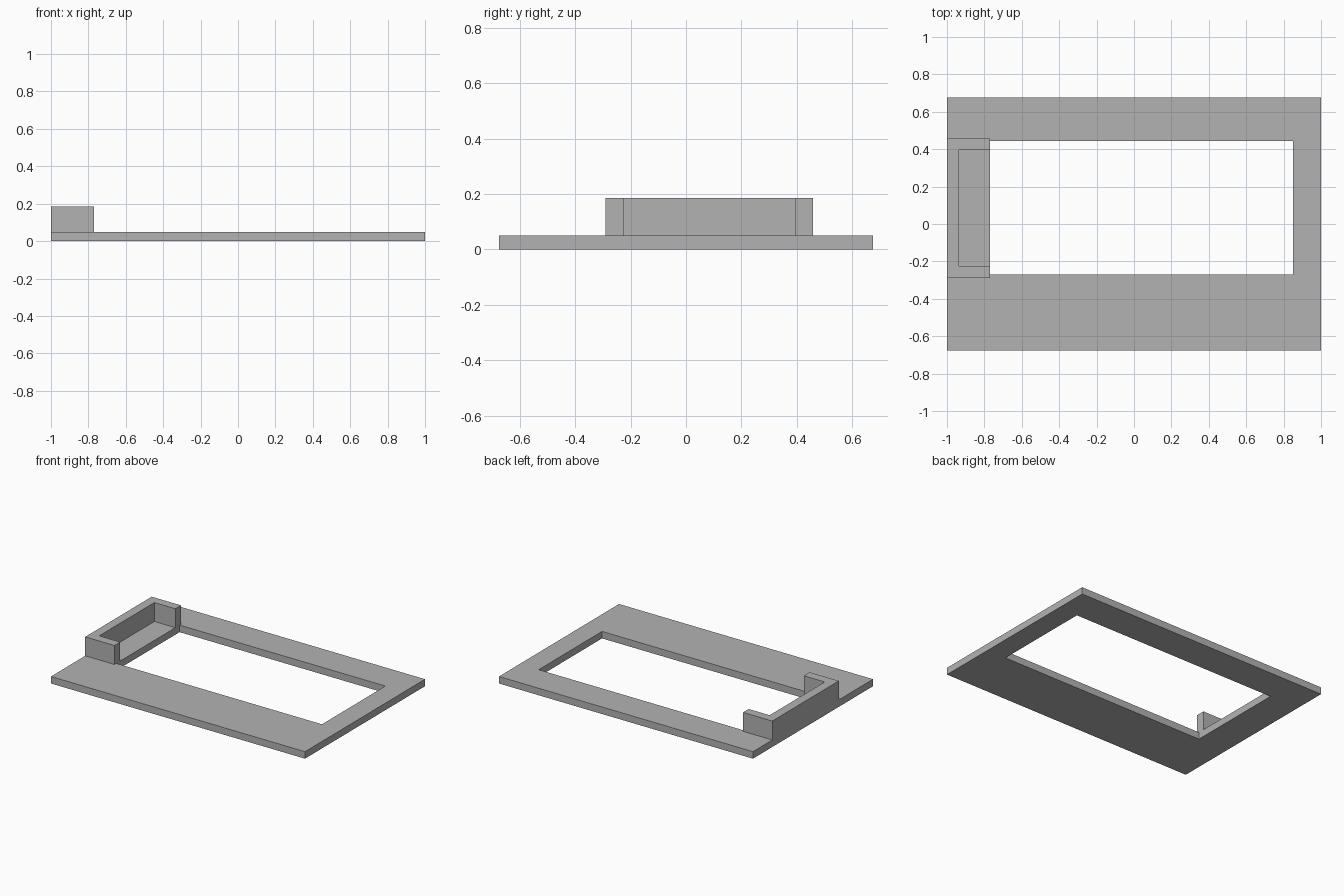
import bpy
import bmesh

if "Cube" in bpy.data.objects:
    bpy.data.objects.remove(bpy.data.objects["Cube"], do_unlink=True)

# Single plain grey
grey = bpy.data.materials.new("plain grey")
grey.use_nodes = True
colour = (0.45, 0.45, 0.45, 1)
grey.diffuse_color = colour
grey.node_tree.nodes["Principled BSDF"].inputs["Base Color"].default_value = colour


def rectangle(x0, x1, y0, y1):
    return [(x0, y0), (x1, y0), (x1, y1), (x0, y1)]


def extruded_band(name, outer, inner, z0, z1, closed):
    """Flat band between two matching outlines, raised from z0 to z1."""
    bm = bmesh.new()
    a = [bm.verts.new((x, y, z0)) for x, y in outer]
    b = [bm.verts.new((x, y, z0)) for x, y in inner]
    count = len(a)
    for i in range(count if closed else count - 1):
        j = (i + 1) % count
        bm.faces.new((a[i], a[j], b[j], b[i]))
    raised = bmesh.ops.extrude_face_region(bm, geom=bm.faces[:], use_keep_orig=True)
    top = [v for v in raised["geom"] if isinstance(v, bmesh.types.BMVert)]
    bmesh.ops.translate(bm, verts=top, vec=(0, 0, z1 - z0))
    bmesh.ops.recalc_face_normals(bm, faces=bm.faces[:])
    mesh = bpy.data.meshes.new(name)
    bm.to_mesh(mesh)
    bm.free()
    mesh.materials.append(grey)
    obj = bpy.data.objects.new(name, mesh)
    bpy.context.collection.objects.link(obj)
    return obj


base_top = 0.05
wall_top = 0.185
hole_left = -0.77

# Base plate with an off-centre rectangular opening
extruded_band("base_frame", rectangle(-1, 1, -0.675, 0.675),
              rectangle(hole_left, 0.85, -0.27, 0.443), 0, base_top, True)

# U-shaped wall, open towards the opening
extruded_band("end_wall",
              [(hole_left, -0.29), (-1, -0.29), (-1, 0.458), (hole_left, 0.458)],
              [(hole_left, -0.225), (-0.935, -0.225), (-0.935, 0.395), (hole_left, 0.395)],
              base_top, wall_top, False)
